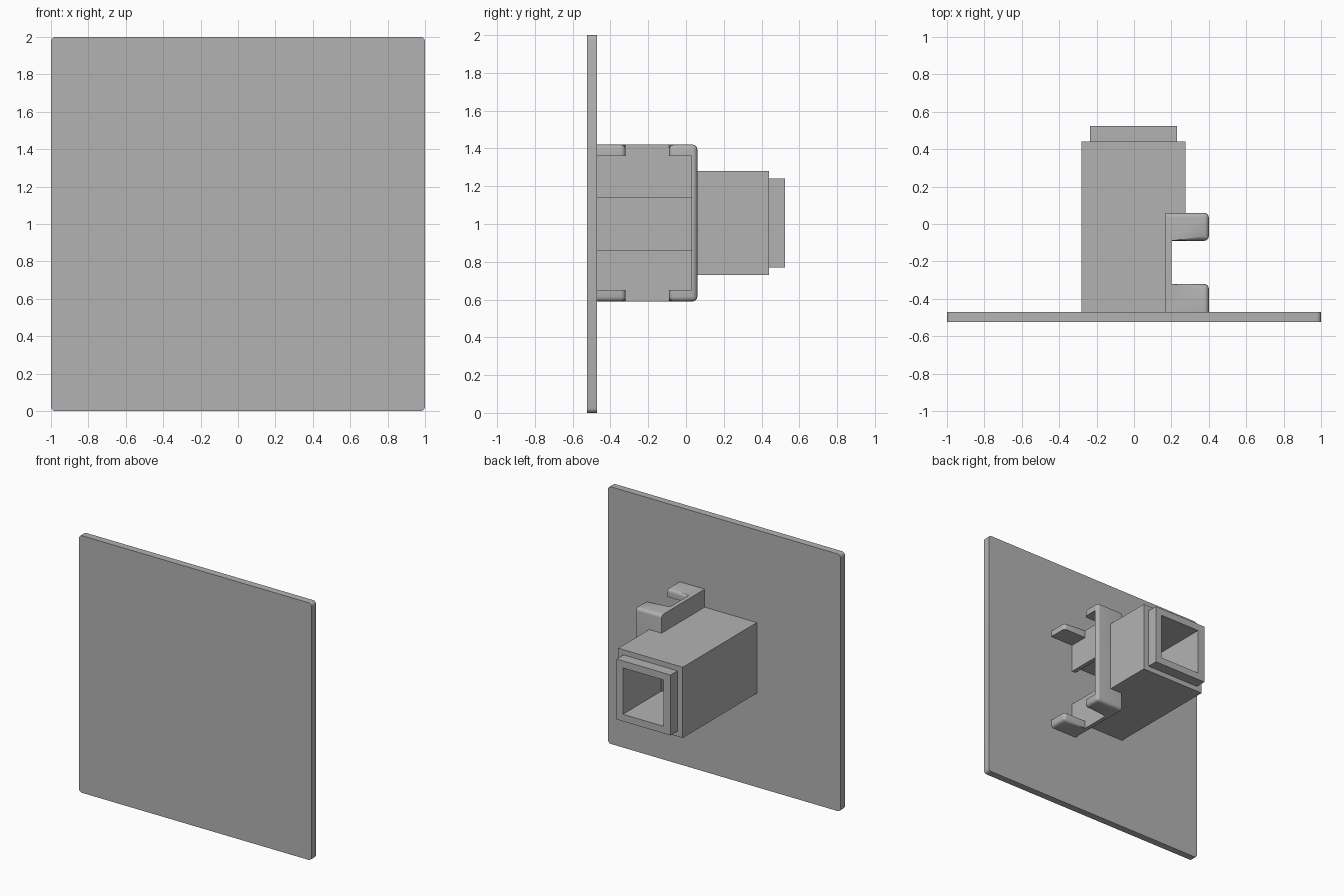
import bpy, bmesh

if "Cube" in bpy.data.objects:
    bpy.data.objects.remove(bpy.data.objects["Cube"])

gray = bpy.data.materials.new("plain_gray")
gray.use_nodes = True
gray.diffuse_color = (0.45, 0.45, 0.45, 1)
for node in gray.node_tree.nodes:
    if node.type == 'BSDF_PRINCIPLED':
        node.inputs["Base Color"].default_value = gray.diffuse_color


def box(name, x, y, z):
    """Box from (min, max) ranges."""
    bm = bmesh.new()
    bmesh.ops.create_cube(bm, size=1)
    for v in bm.verts:
        v.co = [r[0] if c < 0 else r[1] for c, r in zip(v.co, (x, y, z))]
    me = bpy.data.meshes.new(name)
    bm.to_mesh(me)
    bm.free()
    me.materials.append(gray)
    ob = bpy.data.objects.new(name, me)
    bpy.context.collection.objects.link(ob)
    return ob


def combine(ob, other, operation='DIFFERENCE'):
    """Apply one boolean and drop the helper."""
    mod = ob.modifiers.new("boolean", 'BOOLEAN')
    mod.operation, mod.object, mod.solver = operation, other, 'EXACT'
    bpy.context.view_layer.update()
    graph = bpy.context.evaluated_depsgraph_get()
    me = bpy.data.meshes.new_from_object(ob.evaluated_get(graph))
    ob.modifiers.clear()
    ob.data = me
    bpy.data.objects.remove(other)


def round_edges(ob, rule, radius, segments=4):
    """Bevel the convex edges whose midpoint passes the rule."""
    bm = bmesh.new()
    bm.from_mesh(ob.data)
    bmesh.ops.remove_doubles(bm, verts=bm.verts, dist=0.0005)
    bmesh.ops.dissolve_limit(bm, angle_limit=0.01, verts=bm.verts, edges=bm.edges)
    chosen = []
    for e in bm.edges:
        if len(e.link_faces) == 2 and e.calc_face_angle_signed() > 0.5:
            if rule((e.verts[0].co + e.verts[1].co) / 2, e):
                chosen.append(e)
    bmesh.ops.bevel(bm, geom=chosen, offset=radius, segments=segments,
                    profile=0.5, affect='EDGES', clamp_overlap=True)
    bm.to_mesh(ob.data)
    bm.free()


# Wall plate with rounded corners
plate = box("wall_plate", (-1, 1), (-0.525, -0.47), (0, 2))
round_edges(plate, lambda m, e: abs(m.x) > 0.9 and abs(m.z - 1) > 0.9, 0.025)

# Square housing with a stepped rim, a deep socket and a side recess
housing = box("socket_housing", (-0.28, 0.275), (-0.475, 0.44), (0.73, 1.28))
combine(housing, box("rim", (-0.235, 0.23), (0.3, 0.525), (0.77, 1.24)), 'UNION')
combine(housing, box("socket_cut", (-0.175, 0.175), (-0.5, 0.7), (0.825, 1.185)))
combine(housing, box("recess_cut", (0.172, 0.5), (-0.6, 0.055), (0.5, 1.5)))

# Side bracket: thin wall, end wall and four tabs
bracket = box("side_bracket", (0.168, 0.4), (-0.475, 0.06), (0.59, 1.42))
combine(bracket, box("cavity_cut", (0.2, 0.6), (-0.6, 0.03), (0.65, 1.36)))
combine(bracket, box("notch_cut", (0.2, 0.6), (-0.32, -0.09), (0.4, 1.6)))
combine(bracket, box("slot_cut", (0.1, 0.3), (-0.6, 0.03), (0.86, 1.14)))


def bracket_rule(m, e):
    outer = abs(m.z - 1.005) > 0.41 or m.y > 0.055
    tab_corner = m.x > 0.39 and (abs(m.y + 0.09) < 0.01 or abs(m.y + 0.32) < 0.01)
    return m.x > 0.21 and m.y > -0.46 and (outer or tab_corner)


round_edges(bracket, bracket_rule, 0.025)

# Smooth only the rounded corners
bpy.ops.object.select_all(action='DESELECT')
for ob in (plate, bracket):
    ob.select_set(True)
bpy.context.view_layer.objects.active = bracket
bpy.ops.object.shade_smooth_by_angle(angle=0.6)
